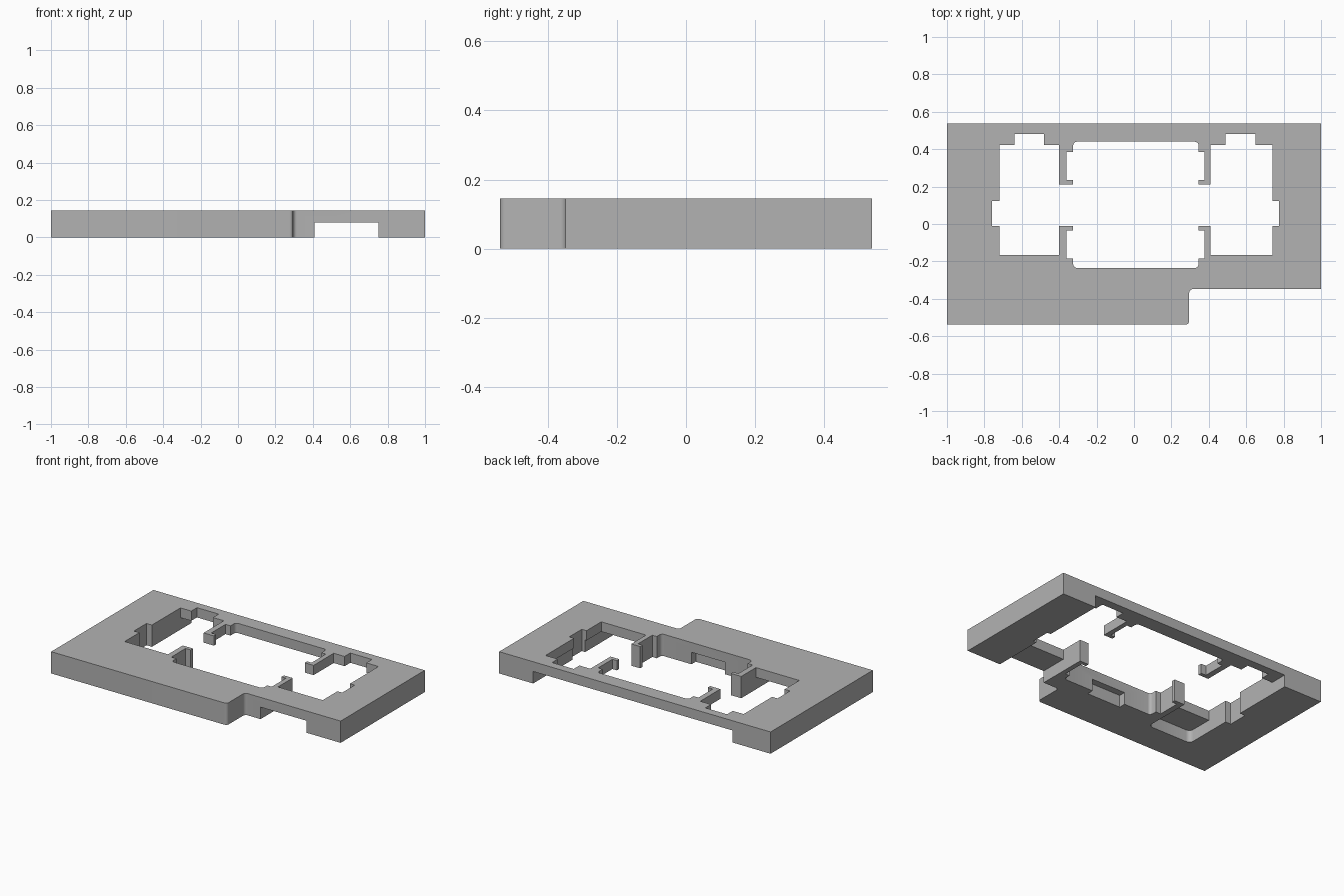
import bpy, bmesh, math
from mathutils import Vector

old = bpy.data.objects.get("Cube")
if old:
    bpy.data.objects.remove(old, do_unlink=True)

HEIGHT, CHANNEL = 0.145, 0.08

grey = bpy.data.materials.new("plain grey")
grey.use_nodes = True
colour = (0.45, 0.45, 0.45, 1)
grey.diffuse_color = colour
grey.node_tree.nodes["Principled BSDF"].inputs["Base Color"].default_value = colour


def rounded(points, steps=5):
    """Fillet each corner (x, y, radius) of a right-angled outline."""
    out = []
    for i, (x, y, r) in enumerate(points):
        p = Vector((x, y))
        if not r:
            out.append(p)
            continue
        a = (Vector(points[i - 1][:2]) - p).normalized() * r
        b = (Vector(points[(i + 1) % len(points)][:2]) - p).normalized() * r
        for k in range(steps + 1):
            t = k / steps * math.pi / 2
            out.append(p + a * (1 - math.sin(t)) + b * (1 - math.cos(t)))
    return out


def prism(name, points, z0, z1):
    bm = bmesh.new()
    face = bm.faces.new([bm.verts.new((p.x, p.y, z0)) for p in rounded(points)])
    top = bmesh.ops.extrude_face_region(bm, geom=[face])
    verts = [v for v in top["geom"] if isinstance(v, bmesh.types.BMVert)]
    bmesh.ops.translate(bm, verts=verts, vec=(0, 0, z1 - z0))
    bmesh.ops.recalc_face_normals(bm, faces=bm.faces)
    mesh = bpy.data.meshes.new(name)
    bm.to_mesh(mesh)
    bm.free()
    obj = bpy.data.objects.new(name, mesh)
    bpy.context.scene.collection.objects.link(obj)
    return obj


def cut(x0, x1, y0, y1, top=HEIGHT + 0.1, r=0):
    """Remove a box, from below the base up to the given height."""
    box = [(x0, y0, r), (x1, y0, r), (x1, y1, r), (x0, y1, r)]
    cutter = prism("cutter", box, -0.1, top)
    cutter.hide_render = True
    mod = frame.modifiers.new("cut", "BOOLEAN")
    mod.operation, mod.solver, mod.object = "DIFFERENCE", "EXACT", cutter
    bpy.context.view_layer.update()
    graph = bpy.context.evaluated_depsgraph_get()
    mesh = bpy.data.meshes.new_from_object(frame.evaluated_get(graph))
    frame.modifiers.clear()
    frame.data = mesh
    bpy.data.objects.remove(cutter, do_unlink=True)


# Outer plate with a stepped front edge
frame = prism("mounting_frame", [
    (-1, -0.538, 0), (0.295, -0.538, 0.02), (0.295, -0.348, 0.02),
    (1, -0.348, 0), (1, 0.538, 0), (-1, 0.538, 0)], 0, HEIGHT)
frame.data.materials.append(grey)

# Side openings with their rear and outer lobes
cut(-0.72, -0.40, -0.165, 0.422)
cut(-0.64, -0.48, 0.3, 0.482)
cut(-0.76, -0.6, -0.01, 0.122)
cut(0.41, 0.74, -0.165, 0.422)
cut(0.49, 0.65, 0.3, 0.482)
cut(0.6, 0.775, -0.01, 0.122)

# Central opening, leaving the hooked posts beside it
cut(-0.325, 0.345, -0.235, 0.44, r=0.02)
for y0, y1 in ((-0.185, -0.035), (0.235, 0.385)):
    cut(-0.362, 0.378, y0, y1)
cut(-0.5, 0.5, -0.01, 0.21)

# Underside channels: left, right through the front, and rear
cut(-0.72, -0.40, -0.34, 0.5, CHANNEL, r=0.03)
cut(0.41, 0.75, -0.6, 0.7, CHANNEL)
cut(-0.72, 0.75, 0.15, 0.7, CHANNEL)

# Small pocket in the front wall of the central opening
cut(-0.124, 0.124, -0.28, -0.1, CHANNEL)

bpy.context.view_layer.objects.active = frame
frame.select_set(True)
bpy.ops.object.shade_smooth_by_angle(angle=math.radians(30))
